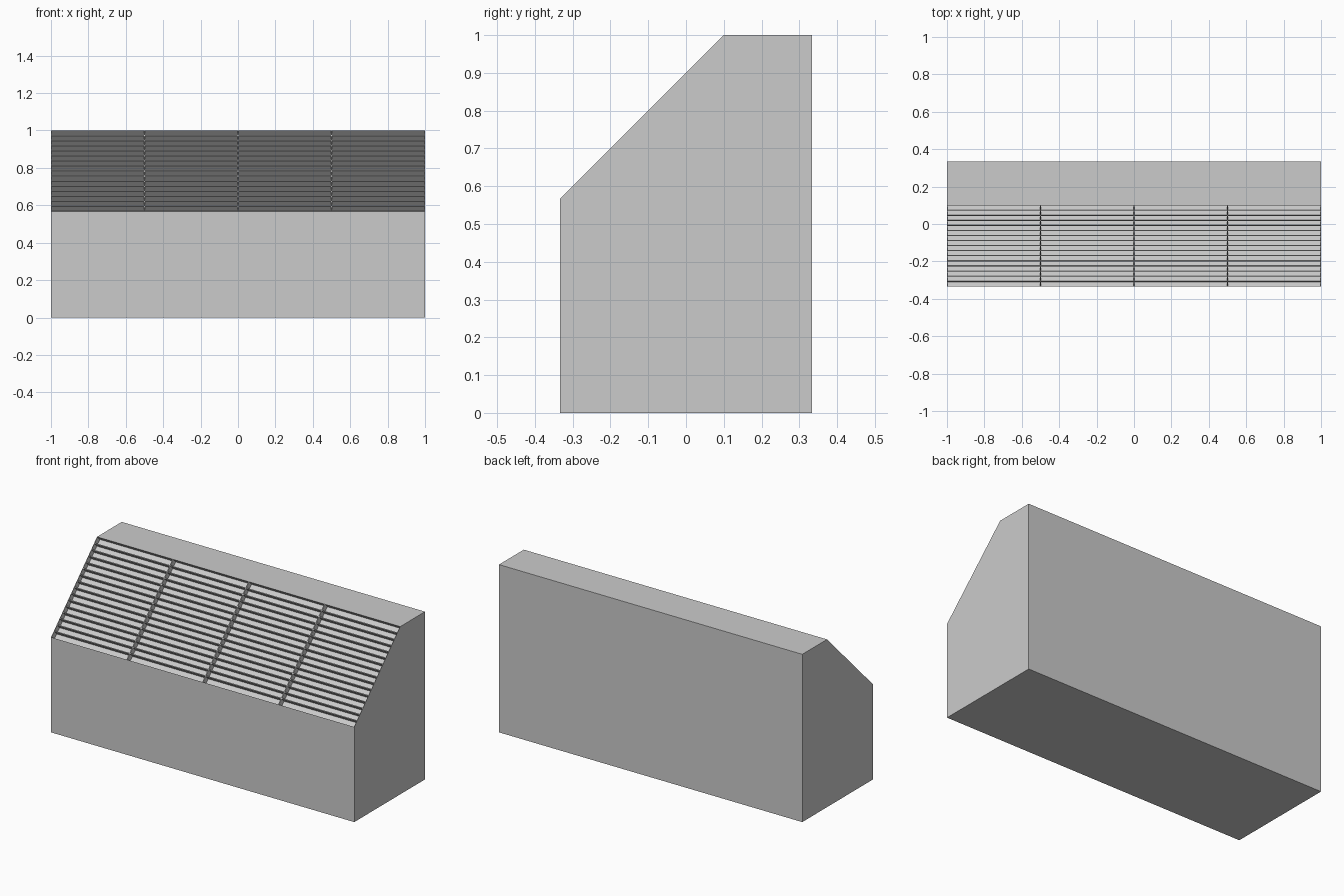
import bpy, bmesh, math
from mathutils import Vector

if "Cube" in bpy.data.objects:
    bpy.data.objects.remove(bpy.data.objects["Cube"])

DEPTH = 0.034                     # recess depth measured square to the slope
LOW = Vector((0, -0.333, 0.567))  # bottom edge of the slope
HIGH = Vector((0, 0.10, 1.0))     # top edge of the slope
INWARD = Vector((0, 1, -1)).normalized()
ALONG = (HIGH - LOW).normalized()
LENGTH = (HIGH - LOW).length
ROWS, BAYS, THICK = 16, 4, 0.005


def prism(name, profile, x0, x1):
    """Extrude a side profile (vectors in the YZ plane) from x0 to x1."""
    bm = bmesh.new()
    face = bm.faces.new([bm.verts.new((x0, p.y, p.z)) for p in profile])
    ext = bmesh.ops.extrude_face_region(bm, geom=[face])
    verts = [v for v in ext["geom"] if isinstance(v, bmesh.types.BMVert)]
    bmesh.ops.translate(bm, verts=verts, vec=(x1 - x0, 0, 0))
    bmesh.ops.recalc_face_normals(bm, faces=bm.faces[:])
    mesh = bpy.data.meshes.new(name)
    bm.to_mesh(mesh)
    bm.free()
    obj = bpy.data.objects.new(name, mesh)
    bpy.context.collection.objects.link(obj)
    return obj


# Cabinet body with a shallow tray sunk into the sloped front
prism("cabinet_body", [
    Vector((0, -0.333, 0)), Vector((0, 0.333, 0)), Vector((0, 0.333, 1)),
    HIGH, HIGH + INWARD * DEPTH, LOW + INWARD * DEPTH, LOW], -1, 1)

# Upright dividers, including the two end plates flush with the sides
tray = [LOW, HIGH, HIGH + INWARD * DEPTH, LOW + INWARD * DEPTH]
for i in range(BAYS + 1):
    x = -1 + 2 * i / BAYS
    prism("grille_divider", tray, max(-1, x - THICK / 2), min(1, x + THICK / 2))

# Thin slats standing square to the slope
for i in range(1, ROWS):
    a = LOW + ALONG * (LENGTH * i / ROWS - THICK / 2)
    b = a + ALONG * THICK
    prism("grille_slat", [a, b, b + INWARD * DEPTH, a + INWARD * DEPTH],
          -1 + THICK / 2, 1 - THICK / 2)
